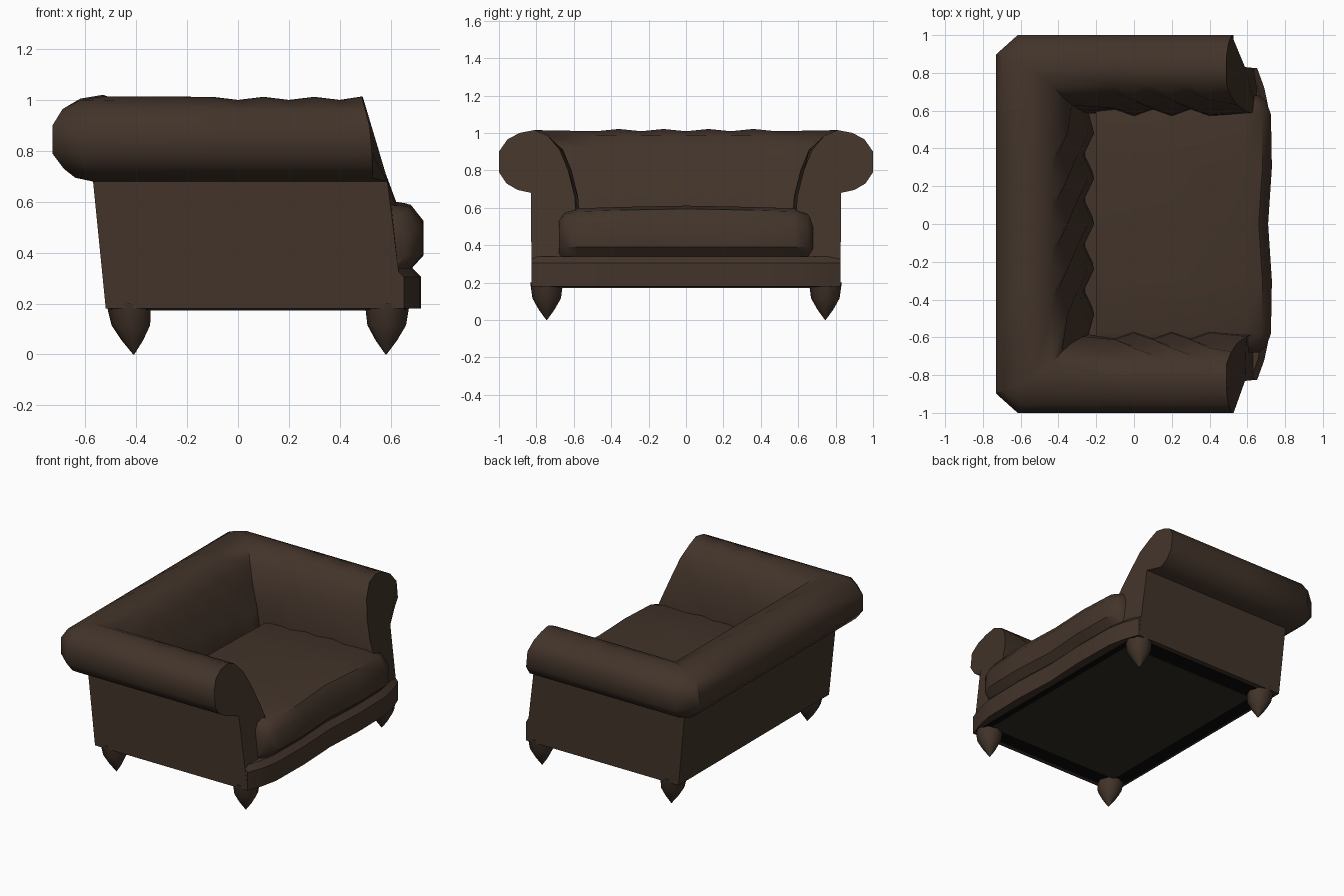
import bpy, bmesh, math

if "Cube" in bpy.data.objects:
    bpy.data.objects.remove(bpy.data.objects["Cube"])


def material(name, rgb):
    m = bpy.data.materials.new(name)
    m.diffuse_color = (*rgb, 1)
    m.use_nodes = True
    m.node_tree.nodes["Principled BSDF"].inputs["Base Color"].default_value = m.diffuse_color
    return m


LEATHER = material("brown leather", (0.055, 0.034, 0.023))
LINING = material("dark lining", (0.032, 0.026, 0.016))
BLACK = material("black trim", (0.003, 0.003, 0.003))


def loft(name, rings, mat, angle=40):
    """Skin closed rings of equal length and cap both ends."""
    bm = bmesh.new()
    vs = [[bm.verts.new(p) for p in r] for r in rings]
    n = len(rings[0])
    for a, b in zip(vs, vs[1:]):
        for i in range(n):
            j = (i + 1) % n
            bm.faces.new((a[i], a[j], b[j], b[i]))
    bm.faces.new(vs[0])
    bm.faces.new(vs[-1][::-1])
    bmesh.ops.remove_doubles(bm, verts=bm.verts, dist=0.0005)
    bmesh.ops.recalc_face_normals(bm, faces=bm.faces)
    me = bpy.data.meshes.new(name)
    bm.to_mesh(me)
    bm.free()
    me.materials.append(mat)
    ob = bpy.data.objects.new(name, me)
    bpy.context.collection.objects.link(ob)
    bpy.ops.object.select_all(action='DESELECT')
    ob.select_set(True)
    bpy.context.view_layer.objects.active = ob
    bpy.ops.object.shade_smooth_by_angle(angle=math.radians(angle))
    return ob


def interp(table, t):
    for (a, u), (b, v) in zip(table, table[1:]):
        if t <= b:
            return u + (v - u) * max(0, (t - a) / (b - a))
    return table[-1][1]


# Rolled arms and back: one profile swept round a U
# (offset out from arm wall, offset out from back wall, height)
PROFILE = [(-.005, -.02, .18), (0, .03, .68), (.07, .10, .695), (.13, .145, .73),
           (.17, .19, .79), (.17, .19, .90), (.125, .15, .965), (.06, .08, 1.0),
           (-.02, -.01, 1.015), (-.09, -.10, .985), (-.155, -.16, .91),
           (-.20, -.21, .80), (-.235, -.27, .66), (-.245, -.30, .52), (-.24, -.30, .18)]
WX, WY = -.54, .83
SLOPE = [(.18, .65), (.5, .66), (.6, .62), (.75, .56), (.87, .53), (.98, .49)]


def front_x(d, z):
    if d > .02:
        return interp([(.68, .53), (.87, .525), (1.0, .49)], z)
    return interp(SLOPE, z)


def tuft(i, s):
    # pulled-in buttons alternate between neighbouring stations and rows
    if i in (10, 11, 12, 13):
        return .018 * s * (1 if i in (10, 12, 13) else -1)
    return 0


def arm_half(sign):
    rings = [[(front_x(d, z), sign * (WY + d), z) for d, b, z in PROFILE]]
    for k, x in enumerate((.4, .3, .2, .1, 0, -.1)):
        s = 1 if k % 2 else -1
        rings.append([(x, sign * (WY + d + tuft(i, s)), z + (.006 * s - .008 if i in (7, 8) else 0))
                      for i, (d, b, z) in enumerate(PROFILE)])
    rings.append([(WX - (.4 * b if b > .035 else b), sign * (WY + d), z) for d, b, z in PROFILE])
    rings.append([(WX - b, sign * (WY + (.4 * d if d > .01 else d)), z) for d, b, z in PROFILE])
    return rings


back = []
for k in range(9):
    s = 1 if k % 2 else -1
    back.append([(WX - b - 1.6 * tuft(i, s), -.48 + .12 * k, z + (.006 * s if i in (7, 8) else 0))
                 for i, (d, b, z) in enumerate(PROFILE)])
loft("rolled_arms_and_back", arm_half(-1) + back + arm_half(1)[::-1], LEATHER)

# Seat cushion with rounded front edge
CUSHION = [(-.20, .38), (-.20, .585), (.2, .605), (.58, .605), (.68, .588),
           (.73, .525), (.73, .39), (.68, .335), (.5, .335)]
SECTIONS = [(-.68, -.07, -.06), (-.65, -.03, -.025), (-.58, -.005, -.008), (-.3, 0, 0),
            (0, -.02, .006), (.3, 0, 0), (.58, -.005, -.008), (.65, -.03, -.025), (.68, -.07, -.06)]
loft("seat_cushion", [[(x + (dx if x > .55 else 0), y, z + (dz if z > .5 else 0))
                       for x, z in CUSHION] for y, dx, dz in SECTIONS], LEATHER)

# Front rail below the cushion
RAIL = [(-.825, .652), (-.72, .69), (-.6, .715), (-.3, .72), (0, .705),
        (.3, .72), (.6, .715), (.72, .69), (.825, .652)]
loft("front_rail", [[(.5, y, .18), (.5, y, .34), (x - .035, y, .34), (x, y, .305), (x, y, .18)]
                    for y, x in RAIL], LEATHER)


def slab(name, x0, x1, w, z0, z1, mat):
    return loft(name, [[(x0, -w, z), (x1, -w, z), (x1, w, z), (x0, w, z)] for z in (z0, z1)], mat)


# Seat deck and underside
slab("seat_deck", -.35, .6, .7, .19, .42, LEATHER)
slab("underside_border", -.5, .66, .79, .176, .184, BLACK)
slab("underside_lining", -.40, .62, .68, .172, .178, LINING)

# Tapered feet
for label, cx, tip in (("rear", -.43, -.41), ("front", .587, .582)):
    for side, sign in (("right", -1), ("left", 1)):
        rings = []
        for z, r in ((0, .002), (.055, .042), (.115, .076), (.2, .088)):
            c = tip + (cx - tip) * z / .2
            rings.append([(c + r * math.cos(a), sign * .745 + r * math.sin(a), z)
                          for a in (math.tau * i / 8 for i in range(8))])
        loft(f"{label}_{side}_foot", rings, LEATHER, 50)
